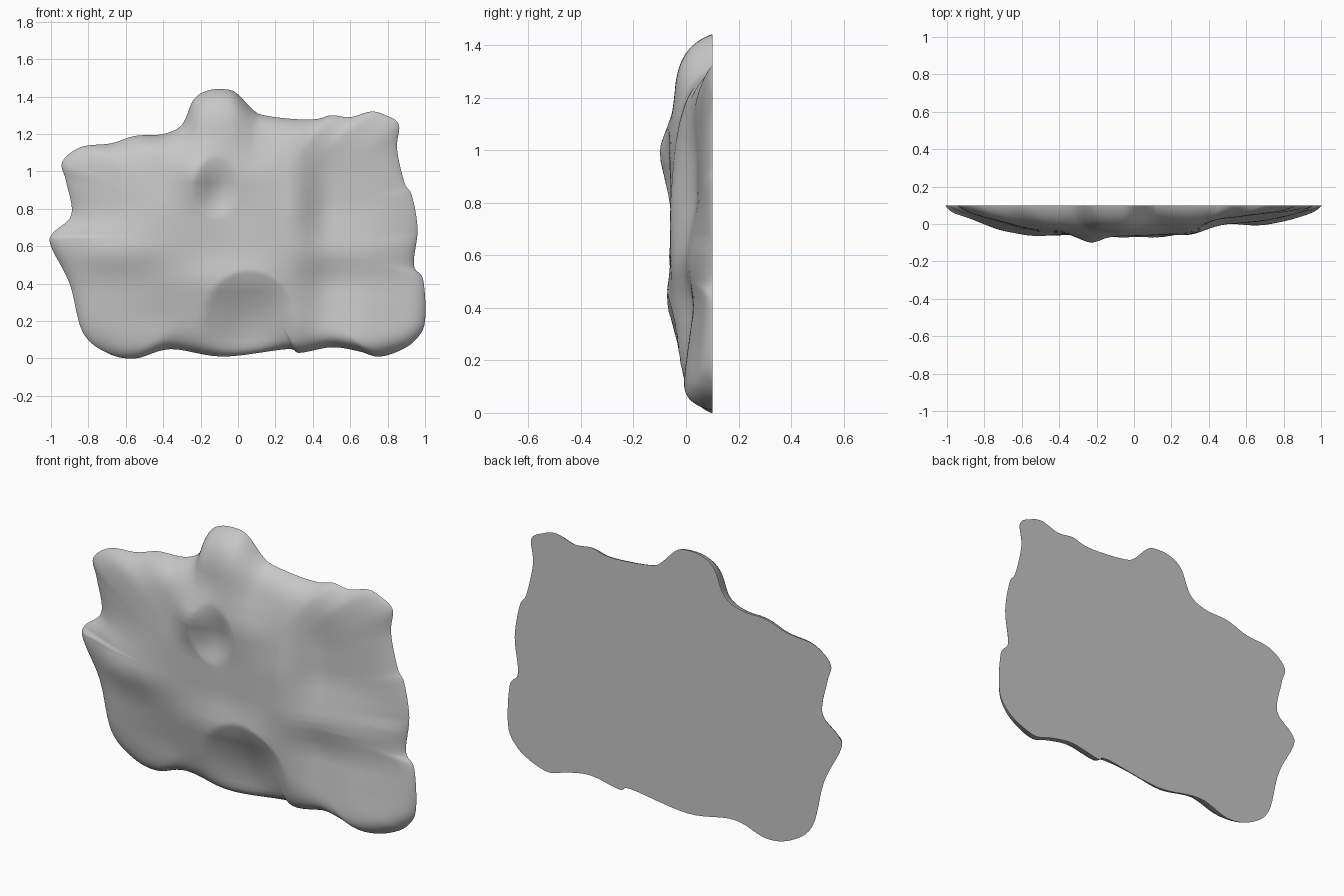
import bpy, bmesh, math
from mathutils import Vector

old = bpy.data.objects.get("Cube")
if old:
    bpy.data.objects.remove(old, do_unlink=True)

BACK = 0.1            # depth of the flat back plane
CENTRE = Vector((0, 0.65))
RINGS = 60
STEPS = 6             # spline samples between outline points
BLUR = 0.035          # softening of the relief

# Silhouette of the rock, clockwise from the left tip, in hundredths (x, z)
OUTLINE = [Vector(p) / 100 for p in (
    (-100, 60), (-99, 67), (-89, 77), (-92, 95), (-94, 105),
    (-84, 113), (-68, 115), (-55, 119), (-40, 120), (-30, 125), (-24, 138),
    (-17, 143), (-8, 144), (-1, 142), (8, 133), (14, 130), (30, 128), (42, 128),
    (50, 130), (60, 129), (71, 132), (79, 130), (86, 125), (85, 112),
    (89, 94), (93, 87), (96, 69), (94, 50), (99, 42), (100, 20), (95, 10), (86, 4),
    (75, 1), (64, 4), (50, 6), (33, 3), (26, 5), (-8, 1),
    (-36, 5), (-55, 0), (-70, 3), (-83, 14), (-90, 40))]

# Thickness of the rock at shared stations across, one band per height, hundredths
STATIONS = (-90, -72, -55, -38, -22, -5, 12, 31, 46, 68, 90)
BANDS = {
    7: (4, 6, 8, 9, 9, 11, 11, 10, 11, 12, 10),
    21: (5, 7, 9, 10, 12, 14, 14, 13, 9, 10, 6),
    41: (5, 9, 12, 14, 16, 18, 18, 14, 7, 7, 4),
    57: (7, 14, 17, 16, 15, 15, 16, 16, 11, 9, 5),
    80: (6, 9, 14, 16, 16, 15, 16, 16, 6, 5, 4),
    99: (6, 9, 13, 14, 22, 17, 16, 14, 6, 5, 4),
    118: (8, 10, 12, 13, 14, 15, 11, 12, 8, 5, 4),
}

# Hollows with a lip on one side: centre x, z, radius x, z, depth, lip direction
HOLLOWS = (
    (0.06, 0.16, 0.26, 0.31, 0.08, Vector((-0.3, 1)).normalized()),
    (-0.11, 0.91, 0.13, 0.17, 0.035, Vector((-1, 0.4)).normalized()),
)


def spline(points, steps):
    """Closed smooth curve through the points."""
    out = []
    n = len(points)
    for i in range(n):
        a, b, c, d = (points[(i + k) % n] for k in (-1, 0, 1, 2))
        for s in range(steps):
            t = s / steps
            out.append(b + (c - a) * (t / 2) + (a * 2 - b * 5 + c * 4 - d) * (t * t / 2)
                       + (b * 3 - a - c * 3 + d) * (t ** 3 / 2))
    return out


def between(stations, values, x):
    """Straight-line interpolation, held constant past the ends."""
    x = min(max(x, stations[0]), stations[-1])
    for i in range(len(stations) - 1):
        if x <= stations[i + 1]:
            t = (x - stations[i]) / (stations[i + 1] - stations[i])
            return values[i] + (values[i + 1] - values[i]) * t


def relief(x, z):
    column = [between(STATIONS, band, x * 100) for band in BANDS.values()]
    return between(list(BANDS), column, z * 100) / 100


def thickness(x, z):
    """Softened relief with the hollows sunk into it."""
    offsets = [(i * BLUR, j * BLUR) for i in (-1, 0, 1) for j in (-1, 0, 1)]
    value = sum(relief(x + i, z + j) for i, j in offsets) / len(offsets)
    for cx, cz, rx, rz, depth, lip in HOLLOWS:
        offset = Vector(((x - cx) / rx, (z - cz) / rz))
        r = offset.length
        if r < 1:
            facing = offset.dot(lip)
            value -= depth * (1 - r * r) ** (1.5 - facing * 0.5)
    return max(value, 0.02)


# Rock relief: rings shrinking from the silhouette to the centre
rim = spline(OUTLINE, STEPS)
count = len(rim)
bm = bmesh.new()
rings = []
for r in range(RINGS):
    t = math.sin((1 - r / RINGS) * math.pi / 2) ** 1.2
    ring = []
    for p in rim:
        q = CENTRE.lerp(p, t)
        # the top edge slopes back gently, the bottom edge is blunt
        bluntness = 10 if p.y > CENTRE.y else 17
        edge = max(0, 1 - t ** bluntness) ** 0.8
        ring.append(bm.verts.new((q.x, BACK - thickness(q.x, q.y) * edge, q.y)))
    rings.append(ring)
tip = bm.verts.new((CENTRE.x, BACK - thickness(*CENTRE), CENTRE.y))

for outer, inner in zip(rings, rings[1:]):
    for i in range(count):
        j = (i + 1) % count
        bm.faces.new((outer[i], outer[j], inner[j], inner[i]))
for i in range(count):
    bm.faces.new((rings[-1][i], rings[-1][(i + 1) % count], tip))
for f in bm.faces:
    f.smooth = True

# Flat back with a sharp border
back = bm.faces.new(rings[0])
for e in back.edges:
    e.smooth = False
bmesh.ops.recalc_face_normals(bm, faces=bm.faces)

mesh = bpy.data.meshes.new("rock_slab")
bm.to_mesh(mesh)
bm.free()
rock = bpy.data.objects.new("rock_slab", mesh)
bpy.context.collection.objects.link(rock)

# Stone colour
stone = bpy.data.materials.new("stone_grey")
stone.use_nodes = True
colour = (0.57, 0.57, 0.57, 1)
stone.diffuse_color = colour
stone.node_tree.nodes["Principled BSDF"].inputs["Base Color"].default_value = colour
mesh.materials.append(stone)
